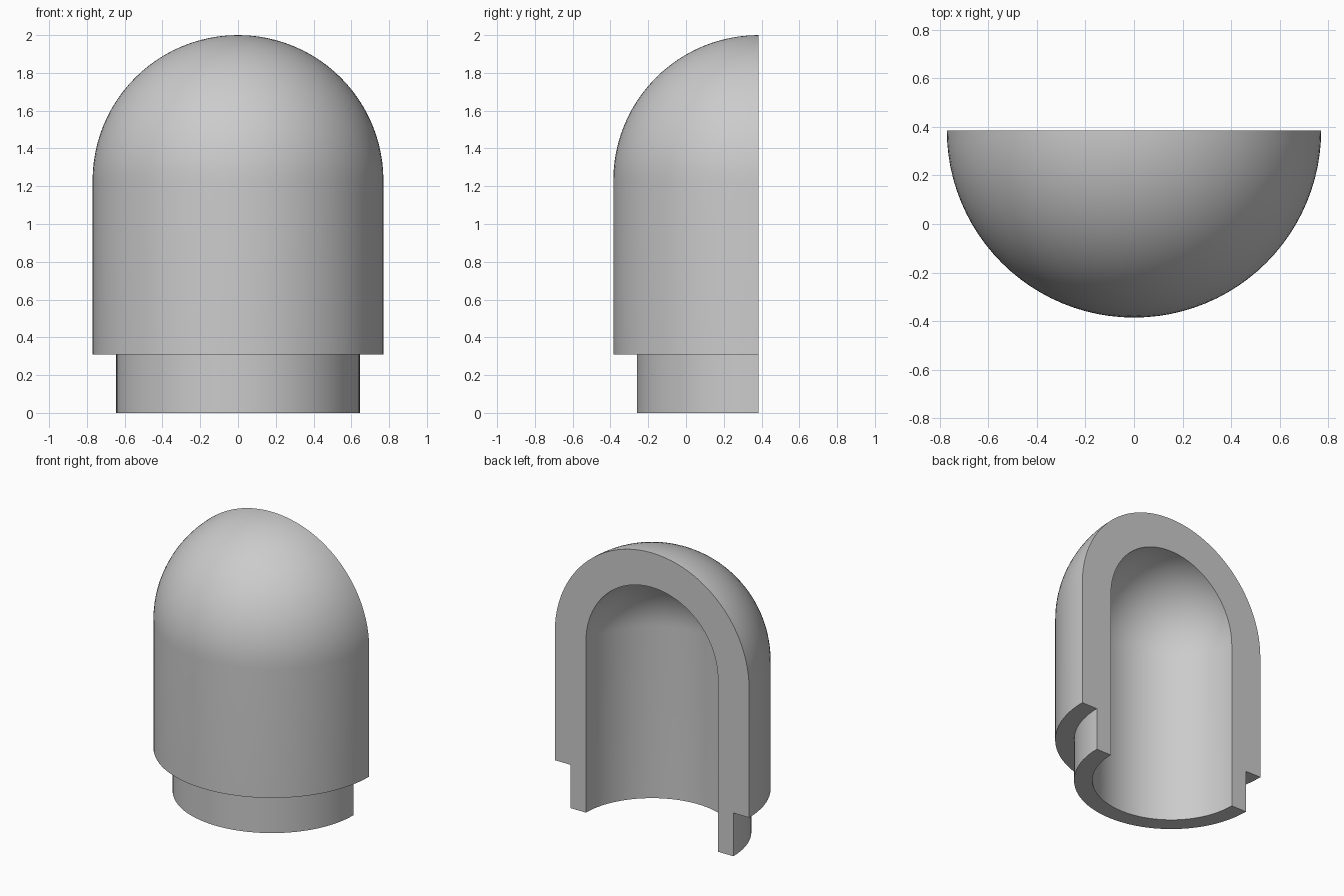
import bpy, bmesh
from math import pi, sin, cos
from mathutils import Vector

cube = bpy.data.objects.get("Cube")
if cube:
    bpy.data.objects.remove(cube, do_unlink=True)

OUTER, NECK, INNER = 0.77, 0.645, 0.523   # radii
STEP_Z, DOME_Z = 0.31, 1.23               # collar underside, dome centre
BACK = 0.385                              # y of the flat cut plane
ARC, TURN = 24, 48                        # dome and half-turn segments

grey = bpy.data.materials.new("plain_grey")
grey.use_nodes = True
colour = (0.6, 0.6, 0.6, 1)
grey.diffuse_color = colour
grey.node_tree.nodes["Principled BSDF"].inputs["Base Color"].default_value = colour


def dome(radius):
    """Quarter arc from the side up to the axis."""
    angles = [pi / 2 * i / ARC for i in range(ARC + 1)]
    return [(radius * cos(a), DOME_Z + radius * sin(a)) for a in angles]


# Wall section: outer dome, collar step, neck, then the bore and inner dome
section = dome(OUTER)[::-1] + [(OUTER, STEP_Z), (NECK, STEP_Z), (NECK, 0), (INNER, 0)] + dome(INNER)

bm = bmesh.new()
verts = [bm.verts.new((r, BACK, z)) for r, z in section]
edges = [bm.edges.new(pair) for pair in zip(verts, verts[1:])]

# Half turn around the upright axis, through the front
bmesh.ops.spin(bm, geom=verts + edges, cent=Vector((0, BACK, 0)), axis=(0, 0, 1),
               angle=-pi, steps=TURN, use_duplicate=False)
bmesh.ops.remove_doubles(bm, verts=bm.verts[:], dist=0.0005)

# Flat cut face across the wall
rim = [e for e in bm.edges if len(e.link_faces) == 1]
bmesh.ops.contextual_create(bm, geom=rim)
bmesh.ops.recalc_face_normals(bm, faces=bm.faces[:])

mesh = bpy.data.meshes.new("half_domed_shell")
bm.to_mesh(mesh)
bm.free()
mesh.materials.append(grey)
shell = bpy.data.objects.new("half_domed_shell", mesh)
bpy.context.collection.objects.link(shell)

bpy.ops.object.select_all(action='DESELECT')
shell.select_set(True)
bpy.context.view_layer.objects.active = shell
bpy.ops.object.shade_smooth_by_angle(angle=pi / 6)
